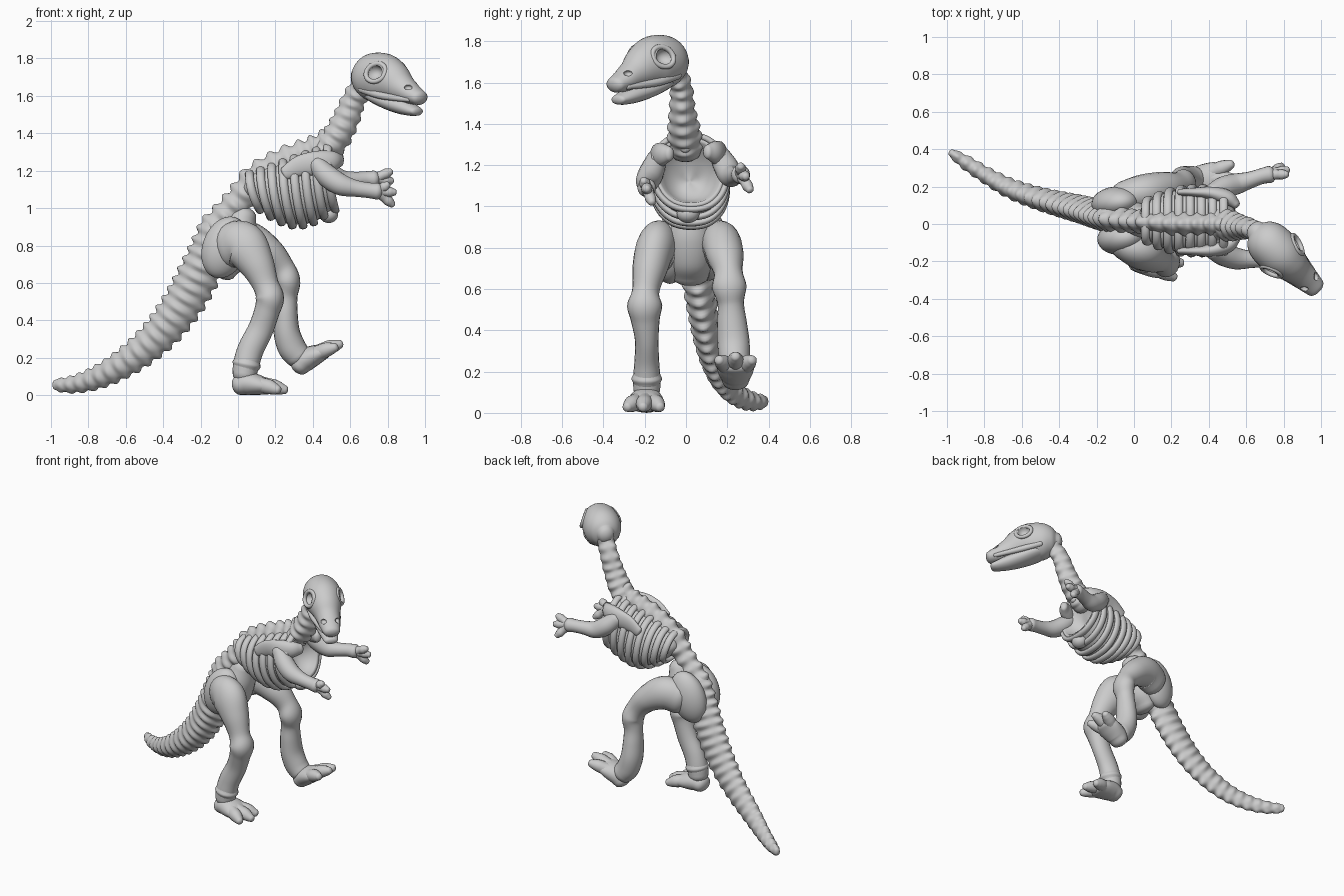
import bpy, bmesh, math
from mathutils import Vector, Matrix

if "Cube" in bpy.data.objects:
    bpy.data.objects.remove(bpy.data.objects["Cube"])

IDENT = Matrix.Identity(4)


def loft(name, rings):
    """Skin a list of rings into a closed smooth mesh."""
    bm = bmesh.new()
    rows = [[bm.verts.new(p) for p in ring] for ring in rings]
    n = len(rows[0])
    for a, b in zip(rows, rows[1:]):
        for i in range(n):
            bm.faces.new((a[i], a[(i + 1) % n], b[(i + 1) % n], b[i]))
    bm.faces.new(rows[0])
    bm.faces.new(rows[-1])
    bmesh.ops.recalc_face_normals(bm, faces=bm.faces)
    for f in bm.faces:
        f.smooth = True
    me = bpy.data.meshes.new(name)
    bm.to_mesh(me)
    bm.free()
    ob = bpy.data.objects.new(name, me)
    bpy.context.collection.objects.link(ob)
    return ob


def spline(pts, steps):
    """Catmull-Rom through tuples of any length."""
    pts = [Vector(p) for p in pts]
    ext = [pts[0] * 2 - pts[1]] + pts + [pts[-1] * 2 - pts[-2]]
    out = []
    for i in range(len(pts) - 1):
        a, b, c, d = ext[i:i + 4]
        for s in range(steps):
            t = s / steps
            out.append(0.5 * (2 * b + (c - a) * t + (2 * a - 5 * b + 4 * c - d) * t * t
                              + (3 * b - a - 3 * c + d) * t ** 3))
    return out + [pts[-1]]


def tube(name, pts, ref=(0, 1, 0), steps=6, sides=20, bones=0, amp=0.0, mat=IDENT):
    """Swept ellipse; points are (x, y, z, r) or (x, y, z, side_r, up_r).
    bones > 0 swells the tube into that many lobed vertebrae."""
    pts = [p if len(p) == 5 else (*p, p[3]) for p in pts]
    path = spline(pts, steps)
    pos = [Vector(p[:3]) for p in path]
    run = [0.0]
    for a, b in zip(pos, pos[1:]):
        run.append(run[-1] + (b - a).length)
    data, last = [], len(pos) - 1
    for i, p in enumerate(path):
        tan = (pos[min(i + 1, last)] - pos[max(i - 1, 0)]).normalized()
        data.append((pos[i], tan, max(p[3], .004), max(p[4], .004), run[i] / run[-1], 1))
    caps = [math.radians(a) for a in (25, 50, 72, 86)]
    (p0, t0, w0, h0, _, _), (p1, t1, w1, h1, _, _) = data[0], data[-1]
    head = [(p0 - t0 * math.sin(a) * min(w0, h0) * .7, t0, w0, h0, 0, math.cos(a)) for a in reversed(caps)]
    tail = [(p1 + t1 * math.sin(a) * min(w1, h1) * .7, t1, w1, h1, 1, math.cos(a)) for a in caps]
    rings = []
    for c, tan, w, h, s, k in head + data + tail:
        side = Vector(ref) - tan * tan.dot(Vector(ref))
        side.normalize()
        up = tan.cross(side)
        ring = []
        for j in range(sides):
            th = 2 * math.pi * j / sides
            f = k
            if bones:
                pulse = -math.cos(2 * math.pi * bones * s)
                lobe = math.cos(2 * th) ** 2
                f *= 1 + amp * (pulse * (.25 + .75 * lobe) + .5 * (lobe - .5))
            ring.append(mat @ (c + side * w * f * math.cos(th) + up * h * f * math.sin(th)))
        rings.append(ring)
    return loft(name, rings)


def blob(name, loc, radii, rot=(0, 0, 0)):
    bpy.ops.mesh.primitive_uv_sphere_add(segments=28, ring_count=16, location=loc, rotation=rot)
    ob = bpy.context.object
    ob.name, ob.scale = name, radii
    bpy.ops.object.shade_smooth()
    return ob


# Tail, back and neck vertebrae
tube("tail", [(-.975, .38, .055, .022, .03), (-.90, .33, .055, .036, .042), (-.79, .26, .08, .042, .055),
              (-.66, .19, .14, .05, .068), (-.52, .14, .235, .056, .082), (-.39, .105, .36, .062, .095),
              (-.27, .075, .53, .068, .105), (-.17, .045, .73, .072, .105), (-.11, .03, .90, .07, .09)],
     steps=22, sides=32, bones=21, amp=.12)
tube("back_spine", [(-.14, .03, .87, .06, .08), (0, .015, 1.03, .055, .075), (.10, .01, 1.15, .055, .08),
                    (.25, .0, 1.24, .055, .078), (.41, 0, 1.30, .055, .078), (.52, -.005, 1.36, .06, .075)],
     steps=20, sides=32, bones=11, amp=.17)
tube("neck", [(.44, 0, 1.27, .08, .07), (.52, -.01, 1.37, .075, .075), (.575, -.018, 1.47, .06, .07),
              (.62, -.025, 1.58, .052, .062), (.68, -.06, 1.68, .05, .06)],
     steps=22, sides=32, bones=8, amp=.10)


# Rib cage: open-fronted core with hoop ribs that bow backwards at the sides
def hoop(t, scale=1.0, n=40):
    top = Vector((.06 + .42 * t, .01, 1.19 + .155 * t))
    low = Vector((.12 + .40 * t, .025, .985 - .085 * math.sin(math.pi * min(t, 1))))
    mid, half = (top + low) / 2, (top - low) / 2
    w = .105 + .075 * math.sin(math.pi / 2 * min(1, max(0, t) * 1.6 + .1))
    ring = []
    for i in range(n):
        c, s = math.cos(2 * math.pi * i / n), math.sin(2 * math.pi * i / n)
        ring.append(mid + half * scale * c + Vector((-.015 * s * s, w * scale * math.copysign(abs(s) ** .85, s), 0)))
    return ring


core = [(-.12, .3), (-.06, .7), (.02, .9), (.2, .96), (.4, .96), (.6, .96), (.8, .96), (1, .95),
        (1.05, .9), (1.02, .82), (.93, .7), (.84, .5), (.78, .25), (.77, .05)]
loft("rib_cage_core", [hoop(t, s) for t, s in core])
for i in range(8):
    ring = hoop(i / 7, 1.0, 20)
    normal = (ring[5] - ring[0]).cross(ring[10] - ring[0]).normalized()
    tube(f"rib_{i + 1}", [(*p, .023, .016) for p in ring + ring[:1]], ref=normal, steps=3, sides=10)
blob("breastbone", (.485, .01, .965), (.05, .055, .045))

# Pelvis
tube("pelvis", [(.03, .02, .96, .075, .07), (0, .02, .86, .11, .10), (-.04, .02, .74, .11, .10),
                (-.07, .02, .66, .09, .06)])
blob("left_hip_bone", (-.10, .115, .81), (.12, .085, .175), (0, .35, .1))
blob("right_hip_bone", (-.07, -.075, .79), (.12, .09, .17), (0, .35, .1))

# Legs with knobbed knees
tube("right_leg", [(-.05, -.10, .80, .09, .12), (.03, -.145, .80, .095, .125), (.10, -.175, .70, .085, .095),
                   (.148, -.195, .59, .066, .07), (.17, -.20, .52, .085, .076), (.155, -.197, .45, .07, .068),
                   (.12, -.19, .35, .057, .068), (.07, -.19, .25, .06, .07), (.045, -.19, .17, .066, .07),
                   (.035, -.19, .11, .065, .065)])
tube("right_ankle_cuff", [(.05, -.19, .185, .066, .068), (.046, -.19, .165, .074, .076), (.042, -.19, .145, .066, .068)])
tube("left_leg", [(-.05, .14, .80, .09, .11), (.05, .17, .82, .095, .11), (.16, .19, .76, .09, .088),
                  (.232, .205, .68, .07, .07), (.265, .21, .61, .083, .068), (.258, .217, .53, .064, .06),
                  (.255, .222, .44, .072, .064), (.26, .23, .34, .078, .07), (.285, .235, .26, .074, .075),
                  (.32, .24, .21, .07, .07)])


# Feet with three knuckled toes
def foot(name, loc, pitch, yaw):
    m = Matrix.Translation(loc) @ Matrix.Rotation(yaw, 4, 'Z') @ Matrix.Rotation(-pitch, 4, 'Y')
    tube(name + "_pad", [(-.025, 0, .053, .065, .053), (.02, 0, .062, .078, .062), (.08, 0, .054, .09, .054),
                         (.13, 0, .042, .088, .04)], mat=m)
    for i, a in enumerate((-.38, 0, .38)):
        c, s, ln = math.cos(a), math.sin(a), .205 if a else .222
        toe = [(.3, .06, .05), (.55, .052, .042), (.75, .044, .04), (.9, .034, .032), (1, .028, .024)]
        tube(f"{name}_toe_{i + 1}", [(ln * f * c, ln * f * s * 1.05, z, r) for f, z, r in toe], mat=m, sides=14)


foot("right_foot", (.03, -.19, 0), 0, -.08)
foot("left_foot", (.378, .24, .125), .6, 0)

# Shoulder blades lying on the ribs, arms and hands
for side, sgn, oy, dz in (("right", -1, .005, -.01), ("left", 1, .02, 0)):
    tube(side + "_shoulder_blade", [(.25, sgn * .15 + oy, 1.195 + dz, .018, .035), (.33, sgn * .15 + oy, 1.235 + dz, .024, .055),
                                    (.42, sgn * .145 + oy, 1.25 + dz, .036, .065), (.50, sgn * .12 + oy, 1.262 + dz, .04, .055),
                                    (.545, sgn * .085 + oy, 1.265 + dz, .025, .035)])
arms = {
    "right": [(.42, -.14, 1.235, .048), (.48, -.165, 1.17, .06), (.55, -.185, 1.125, .058), (.63, -.19, 1.105, .045),
              (.70, -.19, 1.095, .042), (.745, -.19, 1.09, .045)],
    "left": [(.42, .165, 1.245, .05), (.48, .195, 1.19, .06), (.55, .215, 1.15, .056), (.62, .235, 1.15, .045),
             (.68, .255, 1.155, .042), (.725, .265, 1.155, .046)]}
tips = {"right": [(.825, -.165, 1.02), (.835, -.19, 1.085), (.80, -.205, 1.125)],
        "left": [(.815, .265, 1.195), (.82, .29, 1.145), (.79, .31, 1.08)]}
for side, pts in arms.items():
    tube(side + "_arm", pts, sides=18)
    wrist = Vector(pts[-1][:3])
    for i, tip in enumerate(tips[side]):
        d = Vector(tip) - wrist
        tube(f"{side}_finger_{i + 1}", [(*(wrist + d * f), r) for f, r in
                                        ((0, .034), (.45, .026), (.75, .027), (1, .019))], sides=12)

# Head, turned to its right; local x forward, y to its left
turn = Matrix.Translation((.75, -.13, 0)) @ Matrix.Rotation(math.atan2(-.69, .72), 4, 'Z')
skull = tube("skull", [(-.14, 0, 1.70, .055, .06), (-.11, 0, 1.70, .092, .095), (-.05, 0, 1.70, .118, .127),
                       (.04, 0, 1.695, .12, .132), (.11, 0, 1.675, .102, .112), (.18, 0, 1.64, .078, .08),
                       (.25, 0, 1.61, .066, .056), (.305, 0, 1.59, .054, .04)], mat=turn, sides=32)
tube("lower_jaw", [(-.06, 0, 1.615, .06, .03), (.0, 0, 1.60, .085, .042), (.09, 0, 1.57, .08, .046),
                   (.18, 0, 1.545, .066, .044), (.25, 0, 1.525, .052, .033), (.285, 0, 1.517, .044, .024)],
     mat=turn)
for side, sgn in (("right", -1), ("left", 1)):
    # Eye socket and nostril cuts, low rim and cheek ridge
    for part, loc, rad in (("eye", (.075, sgn * .122, 1.725), (.048, .06, .044)),
                           ("nostril", (.265, sgn * .045, 1.645), (.022, .02, .014))):
        cut = blob(f"{side}_{part}_cutter", turn @ Vector(loc), rad, (0, 0, math.atan2(-.69, .72)))
        cut.hide_render = True
        cut.hide_set(True)
        mod = skull.modifiers.new(part, 'BOOLEAN')
        mod.operation, mod.object, mod.solver = 'DIFFERENCE', cut, 'EXACT'
    rim = []
    for k in range(17):
        a = 2 * math.pi * k / 16
        u = .075 + .053 * math.cos(a)
        rim.append((u, sgn * (.098 - .018 * math.cos(a) - .016 * math.sin(a)), 1.725 + .048 * math.sin(a), .013))
    tube(side + "_eye_rim", rim, ref=(0, 1, 0), steps=3, sides=10, mat=turn)
    tube(side + "_cheek_ridge", [(-.04, sgn * .088, 1.635, .02), (.08, sgn * .082, 1.605, .02),
                                 (.18, sgn * .065, 1.59, .017), (.27, sgn * .046, 1.58, .014)],
         sides=12, mat=turn)
